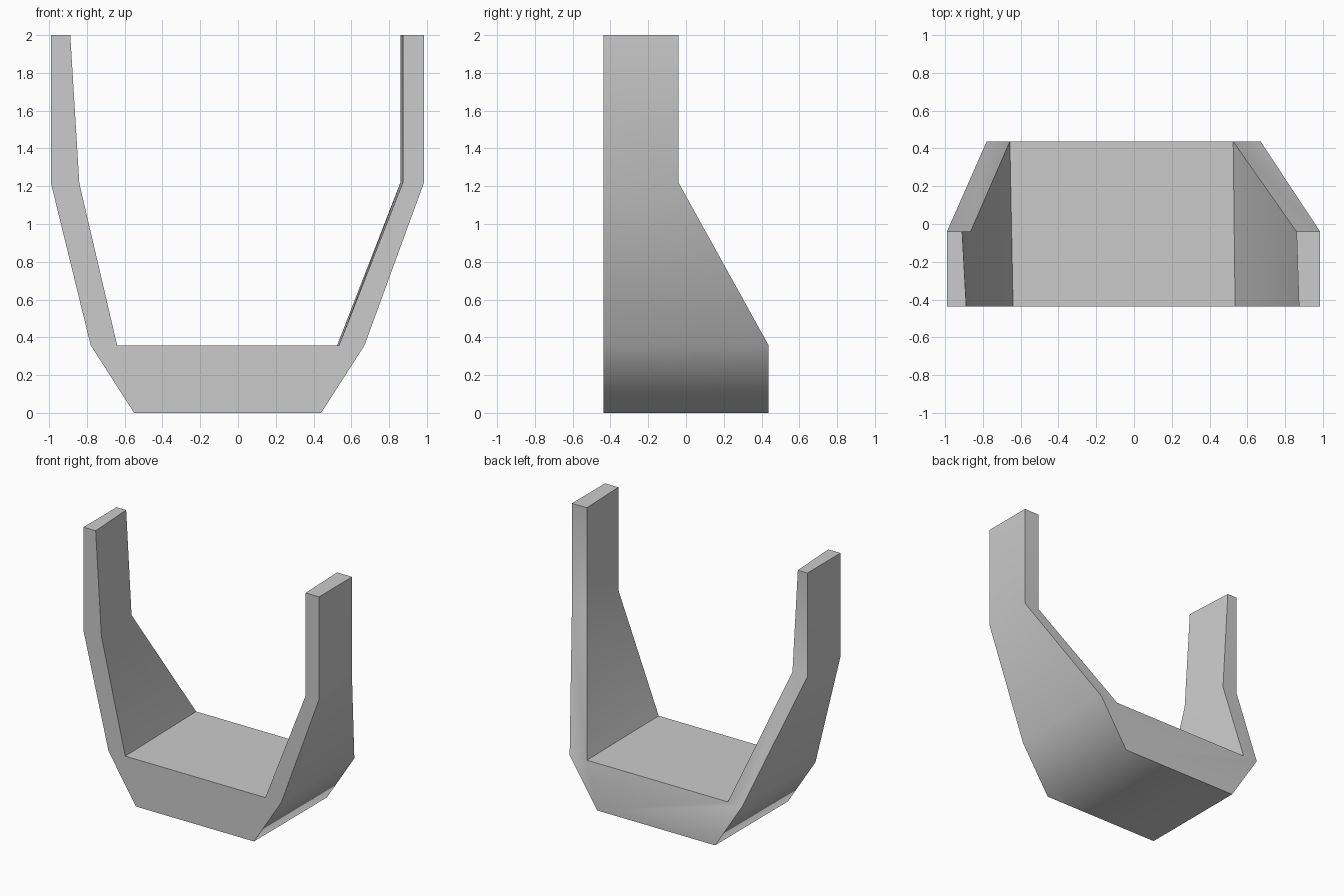
import bpy, bmesh, math

if "Cube" in bpy.data.objects:
    bpy.data.objects.remove(bpy.data.objects["Cube"])

FRONT_Y = -0.437

def back_y(z):
    # arms are shallow, the base is full depth
    return 0.437 if z < 0.5 else -0.04

# outline loop: outer side left to right, then inner side right to left
# (front x, back x, z)
outline = [
    (-0.99, -0.99, 2.0), (-0.99, -0.99, 1.215), (-0.78, -0.78, 0.358), (-0.55, -0.55, 0.0),
    (0.44, 0.44, 0.0), (0.67, 0.67, 0.358), (0.985, 0.985, 1.22), (0.985, 0.985, 2.0),
    (0.873, 0.86, 2.0), (0.873, 0.86, 1.22), (0.535, 0.525, 0.358),
    (-0.64, -0.657, 0.358), (-0.84, -0.865, 1.215), (-0.888, -0.91, 2.0),
]

# front and back panels: arm segments and base
panels = [(0, 1, 12, 13), (1, 2, 11, 12), (2, 3, 4, 5, 10, 11),
          (5, 6, 9, 10), (6, 7, 8, 9)]

bm = bmesh.new()
front = [bm.verts.new((xf, FRONT_Y, z)) for xf, xb, z in outline]
back = [bm.verts.new((xb, back_y(z), z)) for xf, xb, z in outline]
for p in panels:
    bm.faces.new([front[i] for i in p])
    bm.faces.new([back[i] for i in reversed(p)])

# surfaces joining front and back
n = len(outline)
for i in range(n):
    j = (i + 1) % n
    bm.faces.new((front[j], front[i], back[i], back[j]))
bmesh.ops.recalc_face_normals(bm, faces=bm.faces)

mesh = bpy.data.meshes.new("u_bracket")
bm.to_mesh(mesh)
bm.free()
obj = bpy.data.objects.new("u_bracket", mesh)
bpy.context.collection.objects.link(obj)

# soft outer bends, crisp rims
bpy.context.view_layer.objects.active = obj
obj.select_set(True)
bpy.ops.object.shade_smooth_by_angle(angle=math.radians(60))
